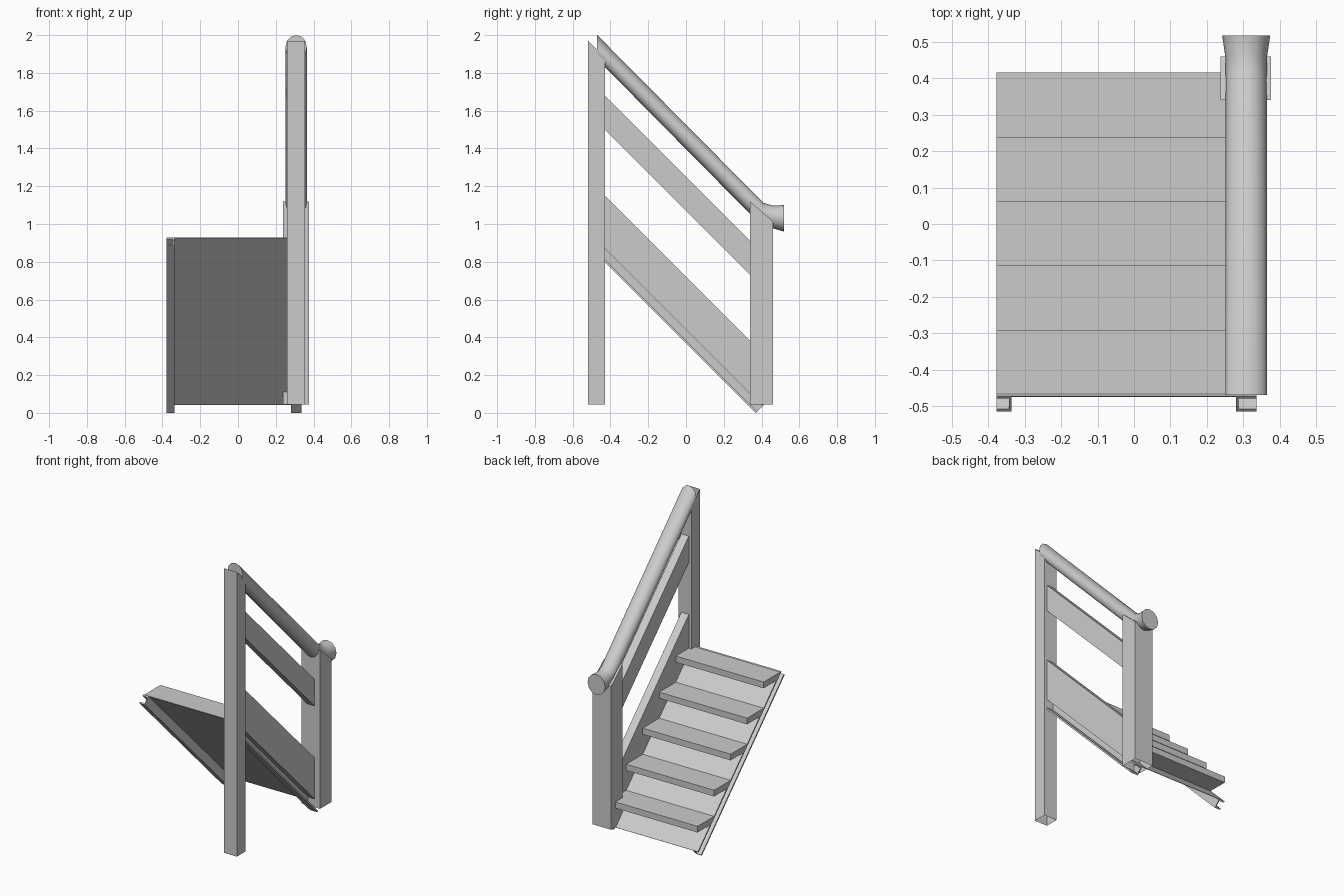
import bpy, bmesh, math

if "Cube" in bpy.data.objects:
    bpy.data.objects.remove(bpy.data.objects["Cube"])

SLOPE_TOP = 0.455      # stringer top edge follows z = SLOPE_TOP - y
X0, X1 = 0.28, 0.336   # inner and outer face of the railing side


def new_object(name, bm):
    bmesh.ops.recalc_face_normals(bm, faces=bm.faces)
    mesh = bpy.data.meshes.new(name)
    bm.to_mesh(mesh)
    bm.free()
    obj = bpy.data.objects.new(name, mesh)
    bpy.context.collection.objects.link(obj)
    return obj


def prism(name, profile, xa, xb, open_sides=()):
    """Extrude a (y, z) profile along x; open_sides lists profile edges left open."""
    bm = bmesh.new()
    a = [bm.verts.new((xa, y, z)) for y, z in profile]
    b = [bm.verts.new((xb, y, z)) for y, z in profile]
    bm.faces.new(a)
    bm.faces.new(b)
    n = len(profile)
    for i in range(n):
        if i not in open_sides:
            j = (i + 1) % n
            bm.faces.new((a[i], a[j], b[j], b[i]))
    return new_object(name, bm)


def sloped_board(name, low, high, ya=-0.43, yb=0.34):
    prism(name, [(ya, low - ya), (yb, low - yb), (yb, high - yb), (ya, high - ya)], X0, X1)


def channel(name, web_x, open_x, t=0.007):
    """Sloped C channel, open on one side, with ends cut square."""
    s = 1 if open_x > web_x else -1
    d = 0.0425
    section = [(web_x, 0), (open_x, 0), (open_x, t), (web_x + s * t, t),
               (web_x + s * t, d - t), (open_x, d - t), (open_x, d), (web_x, d)]
    bm = bmesh.new()
    rings = [[bm.verts.new((x, y + h, z + h)) for x, h in section]
             for y, z in ((-0.515, 0.885), (0.37, 0.0))]
    for i in range(len(section)):
        j = (i + 1) % len(section)
        bm.faces.new((rings[0][i], rings[0][j], rings[1][j], rings[1][i]))
    for r in rings:
        bm.faces.new(r)
    return new_object(name, bm)


# Posts: hollow tubes with sloped tops
prism("tall_post", [(-0.52, 0.045), (-0.43, 0.045), (-0.43, 1.885), (-0.52, 1.97)],
      0.26, 0.356, open_sides=(0, 2))
prism("short_post", [(0.34, 0.045), (0.46, 0.045), (0.46, 1.015), (0.34, 1.118)],
      0.238, 0.376, open_sides=(0,))

# Sloped boards between the posts
sloped_board("middle_rail_board", 1.07, 1.25)
sloped_board("side_board", SLOPE_TOP, 0.72)

# Channels under both edges of the stair
channel("left_channel", -0.336, -0.378)
channel("right_channel", X0, X1)

# Thin sheet behind the treads
e = 0.002
prism("backing_sheet", [(-0.4725, 0.9275), (0.4125, 0.0425),
                        (0.4125 - e, 0.0425 - e), (-0.4725 - e, 0.9275 - e)], -0.378, X1 - 0.001)

# Five treads, rear edge mitred against the sheet
step, thick = 0.1765, 0.042
for k in range(5):
    back = -0.467 + k * step
    top = SLOPE_TOP - back
    nose = back + step
    prism(f"tread_{k + 1}", [(back, top), (back + thick, top - thick),
                             (nose, top - thick), (nose, top)], -0.378, X1 - 0.001)

# Handrail: rings of (y, z, half width, half height, lean), ending in a flare
rings = [(-0.47, 1.936, 0.057, 0.064, 0.0),
         (0.393, 1.064, 0.057, 0.048, 0.017),
         (0.457, 1.038, 0.057, 0.059, 0.003),
         (0.518, 1.03, 0.066, 0.07, 0.0)]
sides = 12
bm = bmesh.new()
loops = []
for y, z, hx, hz, lean in rings:
    loop = []
    for i in range(sides):
        a = 2 * math.pi * i / sides
        loop.append(bm.verts.new((0.308 + hx * math.cos(a), y + lean * math.sin(a),
                                  z + hz * math.sin(a))))
    loops.append(loop)
for p, q in zip(loops, loops[1:]):
    for i in range(sides):
        j = (i + 1) % sides
        bm.faces.new((p[i], p[j], q[j], q[i]))
bm.faces.new(loops[0])
bm.faces.new(loops[-1])
rail = new_object("handrail", bm)
bpy.context.view_layer.objects.active = rail
rail.select_set(True)
bpy.ops.object.shade_smooth_by_angle(angle=math.radians(40))
